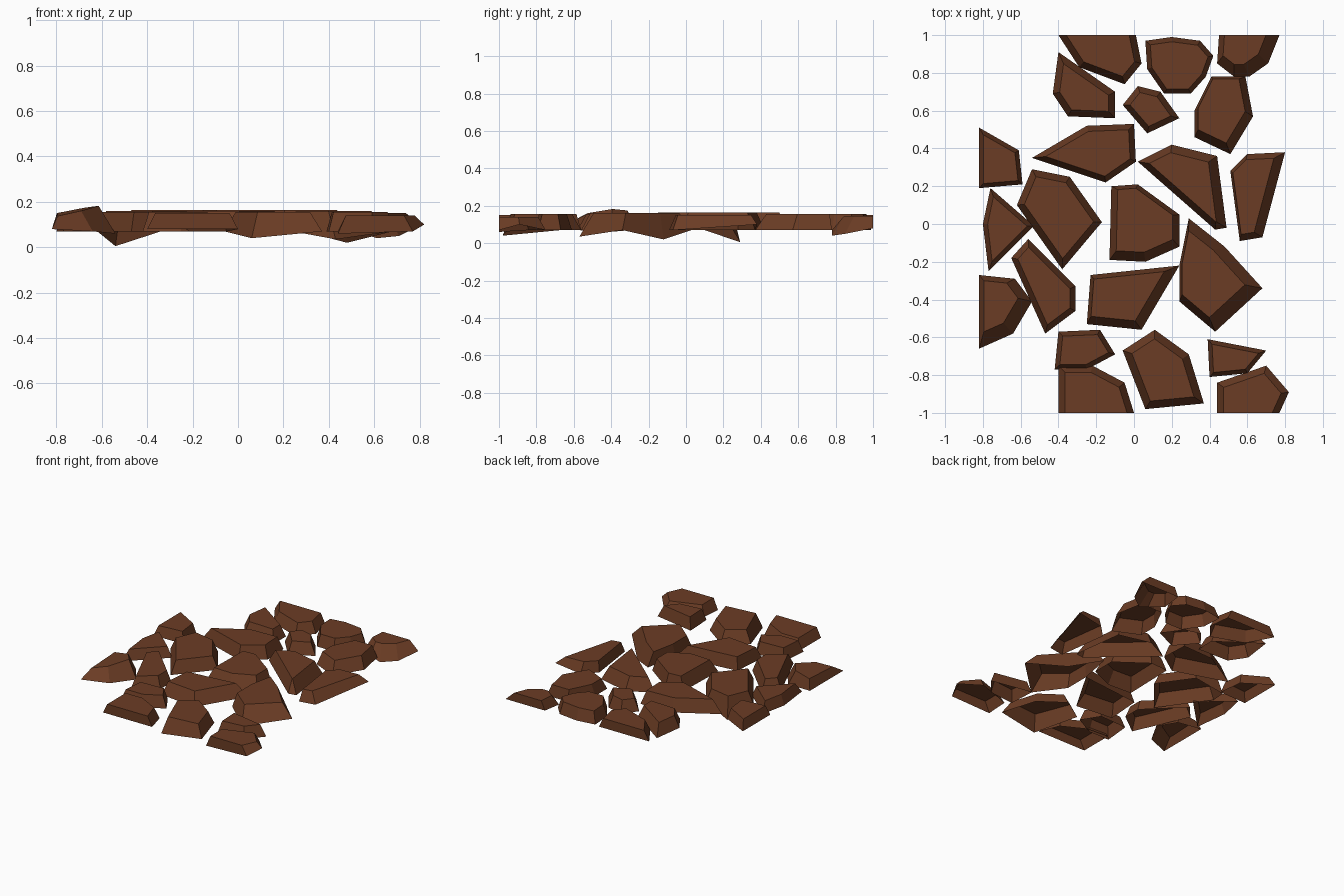
import bpy
from mathutils import Vector

if "Cube" in bpy.data.objects:
    bpy.data.objects.remove(bpy.data.objects["Cube"])

brown = bpy.data.materials.new("earth brown")
brown.diffuse_color = (0.148, 0.046, 0.018, 1)
brown.use_nodes = True
brown.node_tree.nodes["Principled BSDF"].inputs["Base Color"].default_value = brown.diffuse_color

LEFT, EDGE = -0.82, 1.0     # straight borders where the tile cuts stones off
count = 0


def stone(outline, top=0.155, tilt=(0, 0), inset=0.045, shift=(0, 0), rim=0.07):
    """Flat-topped stone: lower rim outline (optional z per point), sloped walls, inset tilted top."""
    global count
    count += 1
    n = len(outline)
    base = [Vector((p[0], p[1], p[2] if len(p) > 2 else rim)) for p in outline]
    mid = sum(base, Vector()) / n

    def cut(a, b):
        return (a.x == b.x == LEFT) or (abs(a.y) == EDGE and a.y == b.y)

    # move every side inwards, then intersect neighbouring sides
    lines = []
    for i, a in enumerate(base):
        b = base[(i + 1) % n]
        d = (b - a).to_2d().normalized()
        nrm = Vector((-d.y, d.x))
        if nrm.dot((mid - a).to_2d()) < 0:
            nrm = -nrm
        w = 0 if cut(a, b) else max(0.012, inset + nrm.dot(Vector(shift)))
        lines.append((nrm, nrm.dot(a.to_2d()) + w))
    upper = []
    for i in range(n):
        (p, c), (q, e) = lines[i - 1], lines[i]
        det = p.x * q.y - p.y * q.x
        x, y = (c * q.y - e * p.y) / det, (p.x * e - q.x * c) / det
        upper.append(Vector((x, y, top + tilt[0] * (x - mid.x) + tilt[1] * (y - mid.y))))

    faces = [tuple(range(n, 2 * n))]
    faces += [(i, (i + 1) % n, n + (i + 1) % n, n + i) for i in range(n)]
    area = sum(base[i].x * base[(i + 1) % n].y - base[(i + 1) % n].x * base[i].y for i in range(n))
    if area < 0:
        faces = [f[::-1] for f in faces]
    mesh = bpy.data.meshes.new("stone")
    mesh.from_pydata(base + upper, [], faces)
    mesh.materials.append(brown)
    ob = bpy.data.objects.new(f"paving_stone_{count:02d}", mesh)
    bpy.context.collection.objects.link(ob)


# back row, cut off at the back border
stone([(-.40, 1, .08), (.01, 1, .08), (.04, .85), (-.05, .74), (-.29, .83)], top=.15, inset=.035)
stone([(.06, .97), (.20, .99), (.35, .97), (.42, .89), (.38, .78), (.30, .69), (.16, .69), (.07, .82)],
      inset=.025)
stone([(.45, 1, .08), (.77, 1, .08), (.71, .85, .05), (.61, .78, .04), (.53, .78), (.44, .85)],
      top=.145, shift=(-.015, .02))
# second row
stone([(-.40, .91), (-.10, .70), (-.10, .56), (-.35, .57), (-.43, .69)], inset=.035)
stone([(.02, .73), (.14, .70), (.24, .56), (.07, .48), (-.06, .63)], inset=.03)
stone([(.41, .78), (.59, .78), (.63, .57), (.51, .37), (.32, .46), (.32, .60)], inset=.03, shift=(-.01, .02))
# third row
stone([(LEFT, .51, .08), (-.61, .39), (-.59, .21), (LEFT, .19, .08)], top=.15, inset=.022)
stone([(-.54, .35), (-.25, .52), (0, .53), (.01, .33), (-.15, .22)], top=.165, inset=.03)
stone([(.02, .33), (.20, .42), (.44, .36), (.49, -.02), (.43, -.03)], top=.165, inset=.04, shift=(-.01, 0))
stone([(.60, .37), (.80, .38, .10), (.68, -.07), (.56, -.09), (.51, .28)], top=.15, inset=.03, shift=(-.02, 0))
# middle
stone([(-.54, .29, .005), (-.34, .25), (-.17, .01), (-.38, -.24), (-.62, .10)], top=.16, inset=.035)
stone([(-.12, .20), (.02, .21), (.24, .05), (.24, -.12), (.06, -.20), (-.13, -.19)],
      top=.165, inset=.035, shift=(0, .015))
stone([(-.76, .19), (-.53, -.01), (-.77, -.25), (-.80, 0)], top=.145, inset=.025)
# fourth row
stone([(-.56, -.08), (-.31, -.33), (-.31, -.46), (-.47, -.58), (-.65, -.18)], inset=.03)
stone([(LEFT, -.27, .08), (-.63, -.29), (-.54, -.41, .06), (-.64, -.58), (LEFT, -.66, .08)],
      top=.165, tilt=(.2, .05), shift=(-.02, .02))
stone([(-.23, -.27), (.24, -.22), (.04, -.56), (-.25, -.53)], top=.16, inset=.035, shift=(-.015, .01))
stone([(.29, .03), (.48, -.12, .02), (.68, -.34), (.43, -.57, .035), (.24, -.41), (.24, -.22)],
      top=.16, inset=.045, shift=(-.03, .015))
# front rows, the last two cut off at the front border
stone([(-.40, -.57), (-.18, -.56), (-.10, -.69), (-.25, -.77), (-.42, -.77)], inset=.025)
stone([(-.06, -.67), (.11, -.56), (.29, -.69), (.37, -.95), (.06, -.98, .04)], top=.155, inset=.04)
stone([(.39, -.61), (.70, -.67), (.60, -.79), (.40, -.81)], inset=.022)
stone([(-.40, -.75, .08), (-.22, -.75), (-.05, -.84), (0, -1, .08), (-.40, -1, .08)], top=.15, inset=.035)
stone([(.44, -.84), (.70, -.75), (.82, -.89, .10), (.77, -1, .07), (.44, -1, .06)], top=.14, inset=.035)
